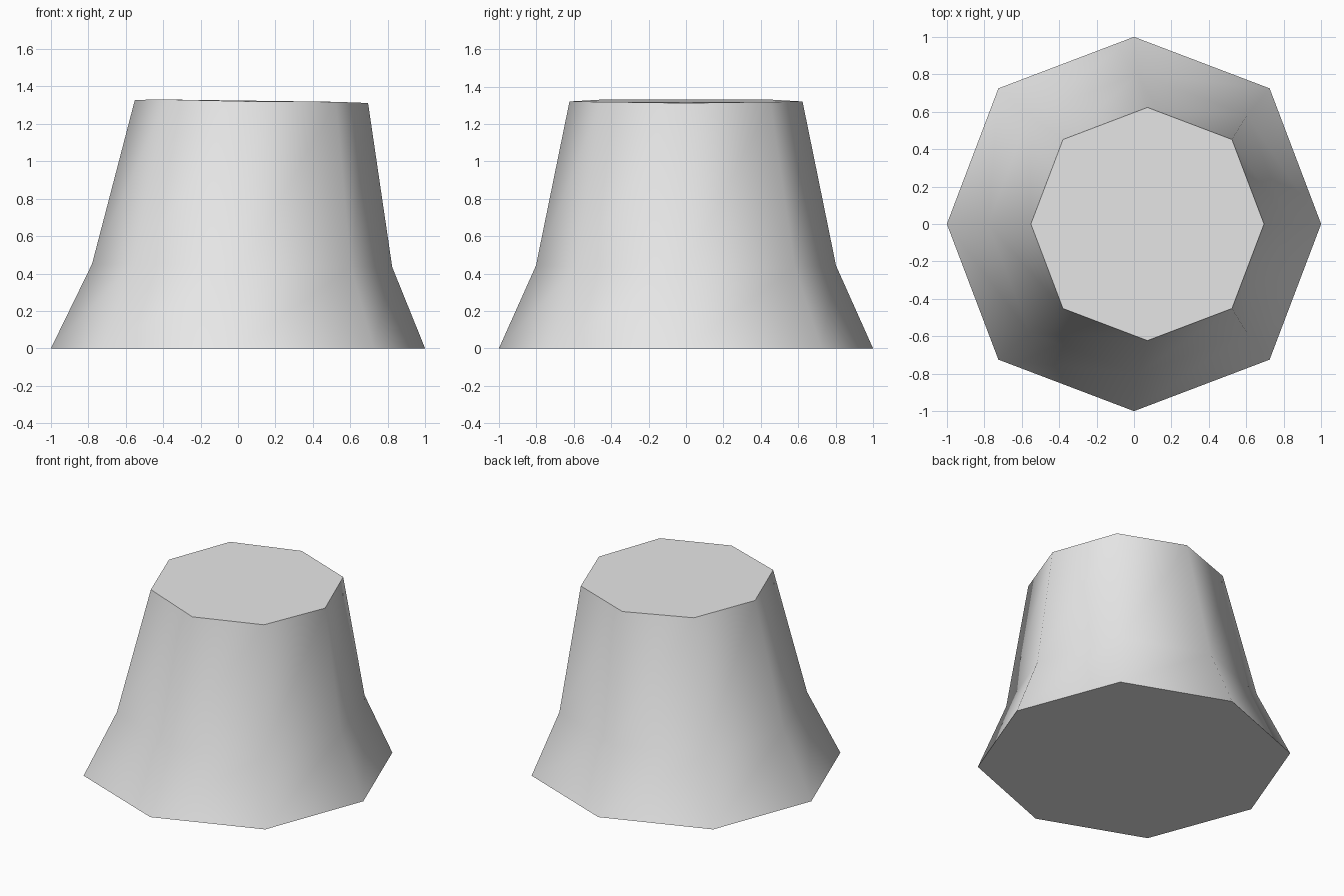
import bpy
import bmesh
import math

# Remove the default cube
cube = bpy.data.objects.get("Cube")
if cube:
    bpy.data.objects.remove(cube, do_unlink=True)

# Single plain grey
grey = bpy.data.materials.new("light_grey")
grey.use_nodes = True
color = (0.8, 0.8, 0.8, 1.0)
grey.diffuse_color = color
grey.node_tree.nodes["Principled BSDF"].inputs["Base Color"].default_value = color

SIDES = 8
DIAGONAL = 1.025  # diagonal corners sit slightly further out


def ring(bm, radius, shift, z, tilt, lift=0.0):
    """One octagonal section, shifted along x and tilted about y."""
    verts = []
    for i in range(SIDES):
        a = math.tau * i / SIDES
        diagonal = i % 2
        r = radius * (DIAGONAL if diagonal else 1.0)
        x, y = r * math.cos(a), r * math.sin(a)
        verts.append(bm.verts.new((x + shift, y, z - tilt * x + lift * diagonal)))
    return verts


# Flared stump: wide foot, waist and slightly offset, tilted top
bm = bmesh.new()
rings = [
    ring(bm, 1.0, 0.0, 0.0, 0.0),
    ring(bm, 0.802, 0.022, 0.443, 0.01),
    ring(bm, 0.623, 0.072, 1.32, 0.0135, 0.004),
]
for low, high in zip(rings, rings[1:]):
    for i in range(SIDES):
        j = (i + 1) % SIDES
        bm.faces.new((low[i], low[j], high[j], high[i]))
bm.faces.new(rings[-1])
bm.faces.new(list(reversed(rings[0])))

mesh = bpy.data.meshes.new("flared_stump")
bm.to_mesh(mesh)
bm.free()
mesh.materials.append(grey)
stump = bpy.data.objects.new("flared_stump", mesh)
bpy.context.collection.objects.link(stump)

# Smooth sides, crisp cap edges
bpy.ops.object.select_all(action="DESELECT")
stump.select_set(True)
bpy.context.view_layer.objects.active = stump
bpy.ops.object.shade_smooth_by_angle(angle=math.radians(60))
